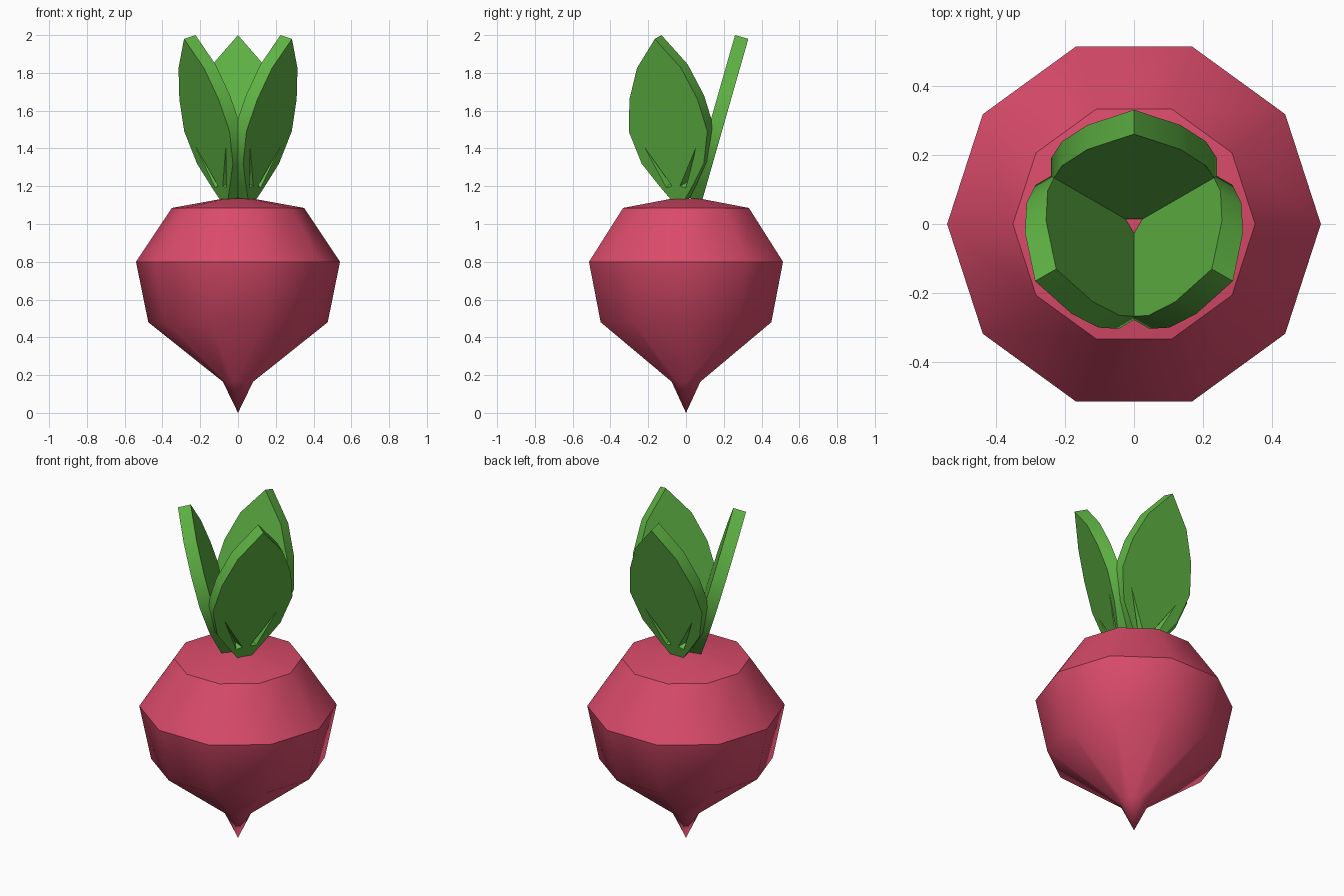
import bpy, bmesh, math
from mathutils import Matrix, Vector

cube = bpy.data.objects.get("Cube")
if cube:
    bpy.data.objects.remove(cube, do_unlink=True)


def material(name, rgb):
    mat = bpy.data.materials.new(name)
    mat.use_nodes = True
    mat.diffuse_color = (*rgb, 1)
    mat.node_tree.nodes["Principled BSDF"].inputs["Base Color"].default_value = (*rgb, 1)
    return mat


def make_object(name, bm, mat):
    bmesh.ops.recalc_face_normals(bm, faces=bm.faces)
    mesh = bpy.data.meshes.new(name)
    bm.to_mesh(mesh)
    bm.free()
    mesh.materials.append(mat)
    obj = bpy.data.objects.new(name, mesh)
    bpy.context.collection.objects.link(obj)
    return obj


def smooth(obj, degrees):
    bpy.ops.object.select_all(action="DESELECT")
    obj.select_set(True)
    bpy.context.view_layer.objects.active = obj
    bpy.ops.object.shade_smooth_by_angle(angle=math.radians(degrees))


pink = material("radish pink", (0.70, 0.07, 0.145))
green = material("leaf green", (0.115, 0.455, 0.058))

# Root: ten-sided turned profile (radius, height) with a pointed tip
PROFILE = [(0.08, 0.165), (0.475, 0.48), (0.54, 0.80), (0.35, 1.085), (0.075, 1.135)]
SIDES = 10
bm = bmesh.new()
rings = []
for r, z in PROFILE:
    angles = [2 * math.pi * i / SIDES for i in range(SIDES)]
    rings.append([bm.verts.new((r * math.cos(a), r * math.sin(a), z)) for a in angles])
tip = bm.verts.new((0, 0, 0))
for i in range(SIDES):
    j = (i + 1) % SIDES
    bm.faces.new((tip, rings[0][j], rings[0][i]))
    for low, high in zip(rings, rings[1:]):
        bm.faces.new((low[i], low[j], high[j], high[i]))
bm.faces.new(rings[-1])
smooth(make_object("root", bm, pink), 42)

# Leaves: thick flat blades leaning outwards
SLOPE = 0.286
INWARD = Vector((0, -1, SLOPE)).normalized()
HALF = [(0.135, 1.825), (0.208, 1.66), (0.24, 1.49), (0.19, 1.32), (0.10, 1.20), (0.035, 1.12)]


def on_outer_face(u, z):
    return Vector((u, 0.33 - SLOPE * (1.98 - z), z))


def leaf_blade(turn):
    outline = [(0, 1.98)] + HALF + [(-u, z) for u, z in reversed(HALF)]
    bm = bmesh.new()
    face = bm.faces.new([bm.verts.new(on_outer_face(u, z)) for u, z in outline])
    new = bmesh.ops.extrude_face_region(bm, geom=[face])["geom"]
    moved = [v for v in new if isinstance(v, bmesh.types.BMVert)]
    bmesh.ops.translate(bm, verts=moved, vec=INWARD * 0.073)
    bm.transform(turn)
    return bm


# Tapered groove cutters beside the base of each blade
def groove_cutter(turn):
    bm = bmesh.new()
    for side in (-1, 1):
        lift = INWARD * -0.003
        top = on_outer_face(side * 0.165, 1.42) + lift
        outer = on_outer_face(side * 0.06, 1.19) + lift
        inner = on_outer_face(side * 0.022, 1.20) + lift
        deep = on_outer_face(side * 0.05, 1.21) + INWARD * 0.04
        v = [bm.verts.new(p) for p in (top, outer, inner, deep)]
        for a, b, c in ((0, 1, 2), (0, 1, 3), (1, 2, 3), (0, 2, 3)):
            bm.faces.new((v[a], v[b], v[c]))
    bm.transform(turn)
    return bm


for name, degrees in (("back", 0), ("right", 120), ("left", 240)):
    turn = Matrix.Rotation(math.radians(degrees), 4, "Z")
    leaf = make_object(name + "_leaf", leaf_blade(turn), green)
    cutter = make_object(name + "_groove_cutter", groove_cutter(turn), green)
    cutter.hide_render = True
    cut = leaf.modifiers.new("grooves", "BOOLEAN")
    cut.operation = "DIFFERENCE"
    cut.solver = "EXACT"
    cut.object = cutter
    bpy.context.view_layer.objects.active = leaf
    bpy.ops.object.modifier_apply(modifier=cut.name)
    bpy.data.objects.remove(cutter, do_unlink=True)
    smooth(leaf, 42)
